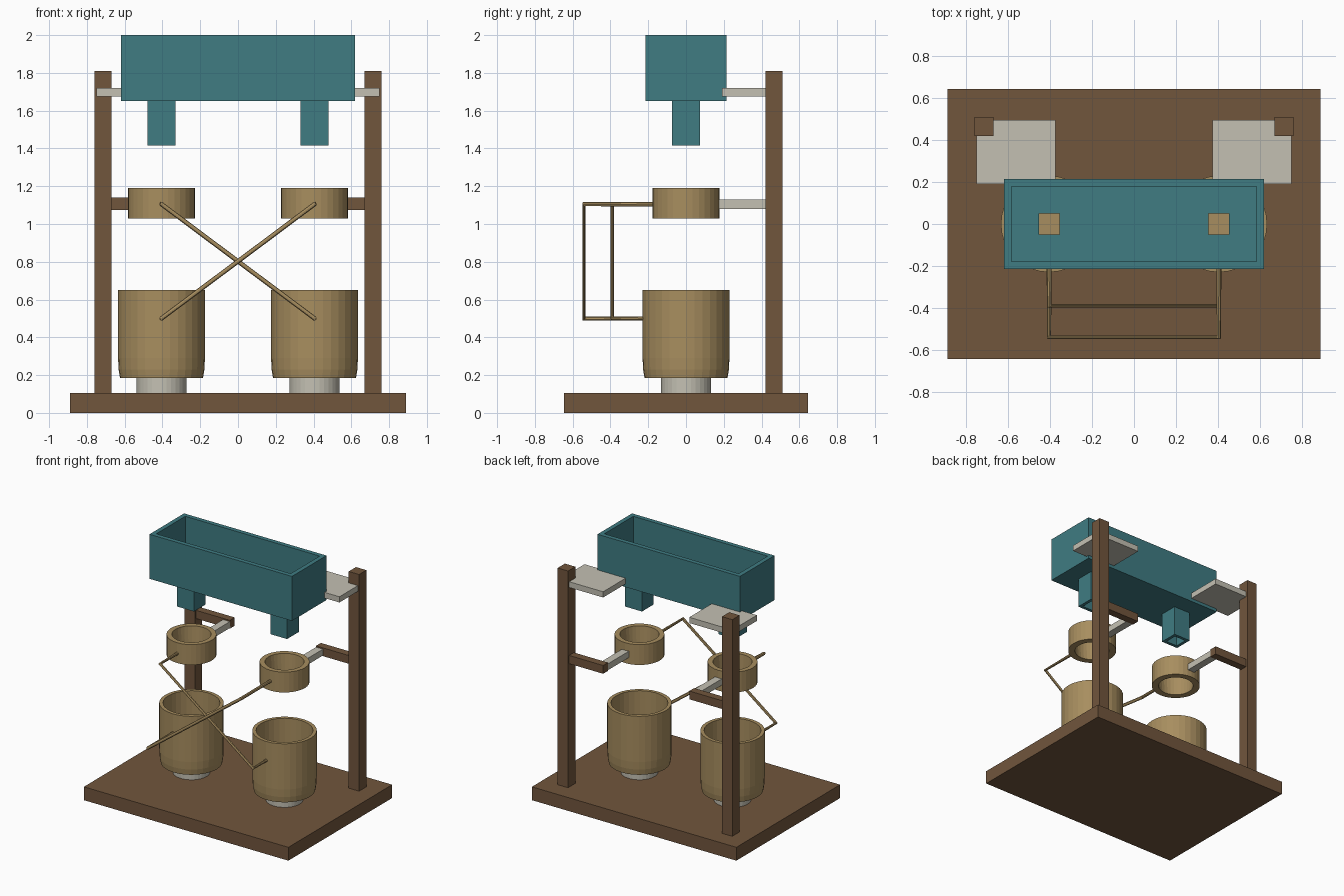
import bpy, bmesh, math

if "Cube" in bpy.data.objects:
    bpy.data.objects.remove(bpy.data.objects["Cube"])


def material(name, rgb):
    m = bpy.data.materials.new(name)
    m.diffuse_color = (*rgb, 1)
    m.use_nodes = True
    m.node_tree.nodes["Principled BSDF"].inputs["Base Color"].default_value = m.diffuse_color
    return m


WOOD = material("wood", (0.165, 0.092, 0.046))
TEAL = material("teal", (0.05, 0.2, 0.225))
BRASS = material("brass", (0.39, 0.27, 0.115))
PALE = material("pale_metal", (0.55, 0.53, 0.45))


def add(name, bm, mat):
    bmesh.ops.recalc_face_normals(bm, faces=bm.faces)
    me = bpy.data.meshes.new(name)
    bm.to_mesh(me)
    bm.free()
    ob = bpy.data.objects.new(name, me)
    bpy.context.collection.objects.link(ob)
    if mat:
        me.materials.append(mat)
    return ob


def box(name, x, y, z, mat):
    """Box from (min, max) ranges on each axis."""
    bm = bmesh.new()
    bmesh.ops.create_cube(bm, size=1)
    for v in bm.verts:
        v.co = [(r[0] + r[1]) / 2 + c * (r[1] - r[0]) for r, c in zip((x, y, z), v.co)]
    return add(name, bm, mat)


def lathe(name, cx, profile, mat, closed=False, steps=32):
    """Spin an (r, z) profile around the vertical line x = cx."""
    bm = bmesh.new()
    vs = [bm.verts.new((r, 0, z)) for r, z in profile]
    es = [bm.edges.new(p) for p in zip(vs, vs[1:])]
    if closed:
        es.append(bm.edges.new((vs[-1], vs[0])))
    bmesh.ops.spin(bm, geom=vs + es, axis=(0, 0, 1), cent=(0, 0, 0),
                   angle=math.tau, steps=steps)
    bmesh.ops.remove_doubles(bm, verts=bm.verts, dist=1e-5)
    bmesh.ops.translate(bm, verts=bm.verts, vec=(cx, 0, 0))
    return add(name, bm, mat)


def tube(name, points, radius, mat):
    cu = bpy.data.curves.new(name, 'CURVE')
    cu.dimensions = '3D'
    cu.bevel_depth = radius
    cu.bevel_resolution = 2
    cu.use_fill_caps = True
    sp = cu.splines.new('POLY')
    sp.points.add(len(points) - 1)
    for p, co in zip(sp.points, points):
        p.co = (*co, 1)
    sp.use_smooth = False
    cu.materials.append(mat)
    bpy.context.collection.objects.link(bpy.data.objects.new(name, cu))


def boolean(ob, cutter, op='DIFFERENCE'):
    m = ob.modifiers.new(cutter.name, 'BOOLEAN')
    m.operation, m.object, m.solver = op, cutter, 'EXACT'
    cutter.hide_render = True
    cutter.hide_set(True)


# Base and open trough
box("base", (-0.89, 0.89), (-0.645, 0.645), (0, 0.105), WOOD)
trough = box("trough", (-0.62, 0.62), (-0.215, 0.215), (1.65, 2.0), TEAL)
boolean(trough, box("trough_cutter", (-0.585, 0.585), (-0.18, 0.18), (1.685, 2.1), TEAL))

for s, side in ((-1, "left"), (1, "right")):
    def span(a, b):
        return tuple(sorted((s * a, s * b)))

    # Post, trough bracket and ring support arms
    box(side + "_post", span(0.67, 0.76), (0.42, 0.51), (0.1, 1.81), WOOD)
    box(side + "_trough_bracket", span(0.375, 0.75), (0.19, 0.495), (1.675, 1.72), PALE)
    box(side + "_side_arm", span(0.375, 0.69), (0.435, 0.495), (1.075, 1.14), WOOD)
    box(side + "_ring_arm", span(0.375, 0.435), (0.16, 0.45), (1.08, 1.13), PALE)

    # Square hollow spout through the trough floor
    boolean(trough, box(side + "_spout_hole", span(0.356, 0.454), (-0.049, 0.049),
                        (1.6, 1.75), TEAL))
    spout = box(side + "_spout", span(0.332, 0.478), (-0.073, 0.073), (1.415, 1.65), TEAL)
    boolean(spout, box(side + "_spout_cutter", span(0.356, 0.454), (-0.049, 0.049),
                       (1.3, 1.8), TEAL))

    # Open ring, bucket and pedestal
    cx = s * 0.405
    lathe(side + "_ring", cx, [(0.178, 1.03), (0.178, 1.19), (0.14, 1.19), (0.128, 1.03)],
          BRASS, closed=True)
    lathe(side + "_bucket", cx, [(0, 0.185), (0.22, 0.185), (0.227, 0.23), (0.23, 0.29),
                                 (0.23, 0.65), (0.203, 0.65), (0.203, 0.29),
                                 (0.195, 0.22), (0, 0.22)], BRASS)
    lathe(side + "_pedestal", cx, [(0, 0.1), (0.133, 0.1), (0.133, 0.19), (0, 0.19)], PALE)

    # Crossing pipe from this ring to the opposite bucket
    y = -0.39 if s < 0 else -0.54
    tube(side + "_cross_pipe", [(cx, -0.16, 1.105), (cx, y, 1.105),
                                (-cx, y, 0.5), (-cx, -0.215, 0.5)], 0.012, BRASS)
